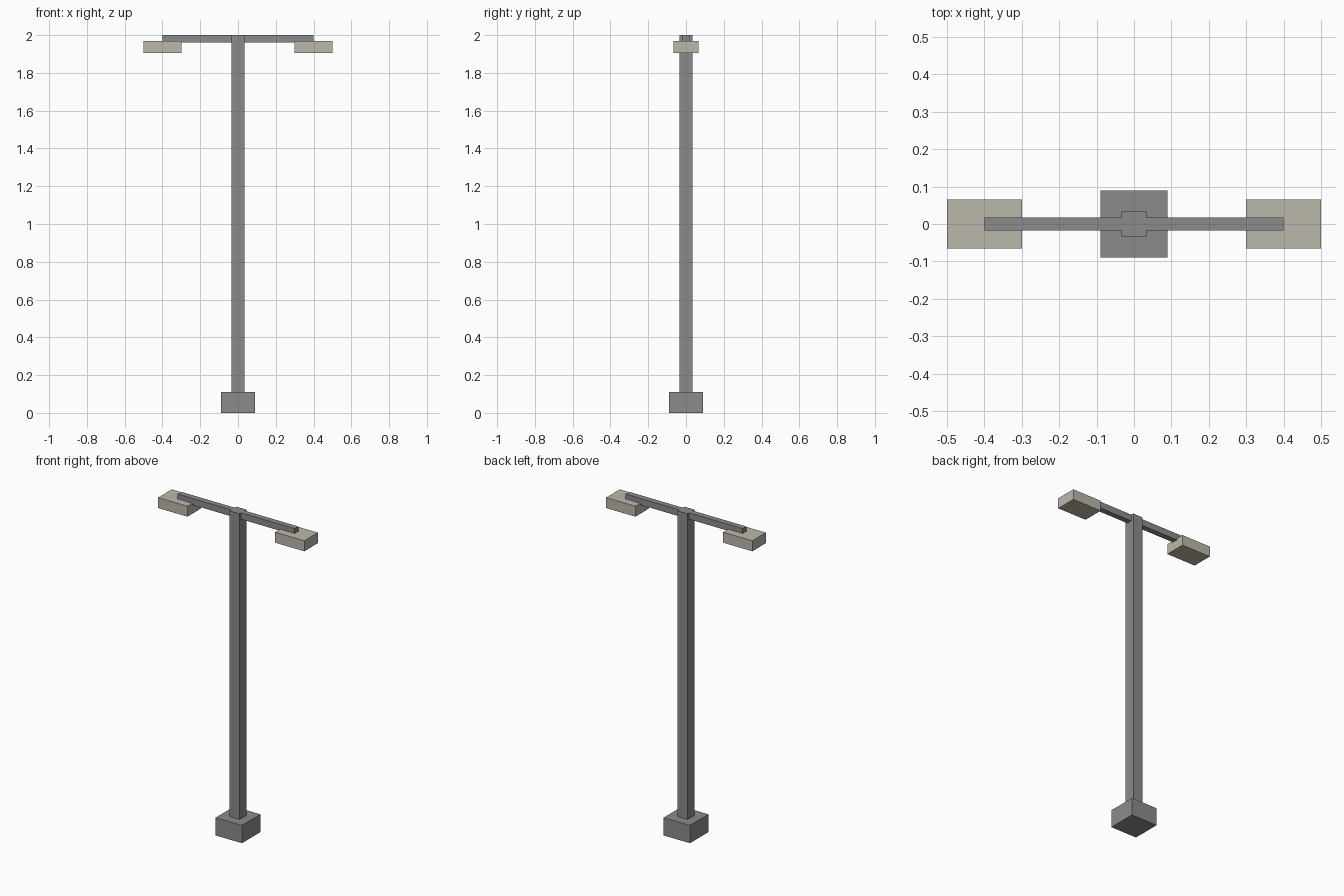
import bpy

cube = bpy.data.objects.get("Cube")
if cube:
    bpy.data.objects.remove(cube, do_unlink=True)


def make_material(name, rgb):
    mat = bpy.data.materials.new(name)
    mat.use_nodes = True
    colour = (*rgb, 1.0)
    mat.diffuse_color = colour
    mat.node_tree.nodes["Principled BSDF"].inputs["Base Color"].default_value = colour
    return mat


def box(name, low, high, mat):
    """Flat-faced box between two opposite corners."""
    centre = [(a + b) / 2 for a, b in zip(low, high)]
    size = [b - a for a, b in zip(low, high)]
    bpy.ops.mesh.primitive_cube_add(size=1, location=centre)
    obj = bpy.context.object
    obj.name = name
    obj.scale = size
    bpy.ops.object.transform_apply(location=False, rotation=False, scale=True)
    obj.data.materials.append(mat)
    return obj


grey = make_material("grey metal", (0.26, 0.26, 0.265))
beige = make_material("pale beige", (0.50, 0.48, 0.41))

POLE = 0.034   # half width of the pole
ARM = 0.0175   # half depth of the arms
FOOT = 0.09    # half width of the base
LAMP = 0.066   # half depth of the lamp heads

# Base and square pole
box("base", (-FOOT, -FOOT, 0), (FOOT, FOOT, 0.11), grey)
box("pole", (-POLE, -POLE, 0.11), (POLE, POLE, 2), grey)

# An arm and a hanging lamp head on each side
for side, sign in (("left", 1), ("right", -1)):
    inner, outer = sorted((sign * POLE, sign * 0.4))
    box(side + "_arm", (inner, -ARM, 1.96), (outer, ARM, 2), grey)
    inner, outer = sorted((sign * 0.3, sign * 0.5))
    box(side + "_lamp_head", (inner, -LAMP, 1.905), (outer, LAMP, 1.97), beige)
